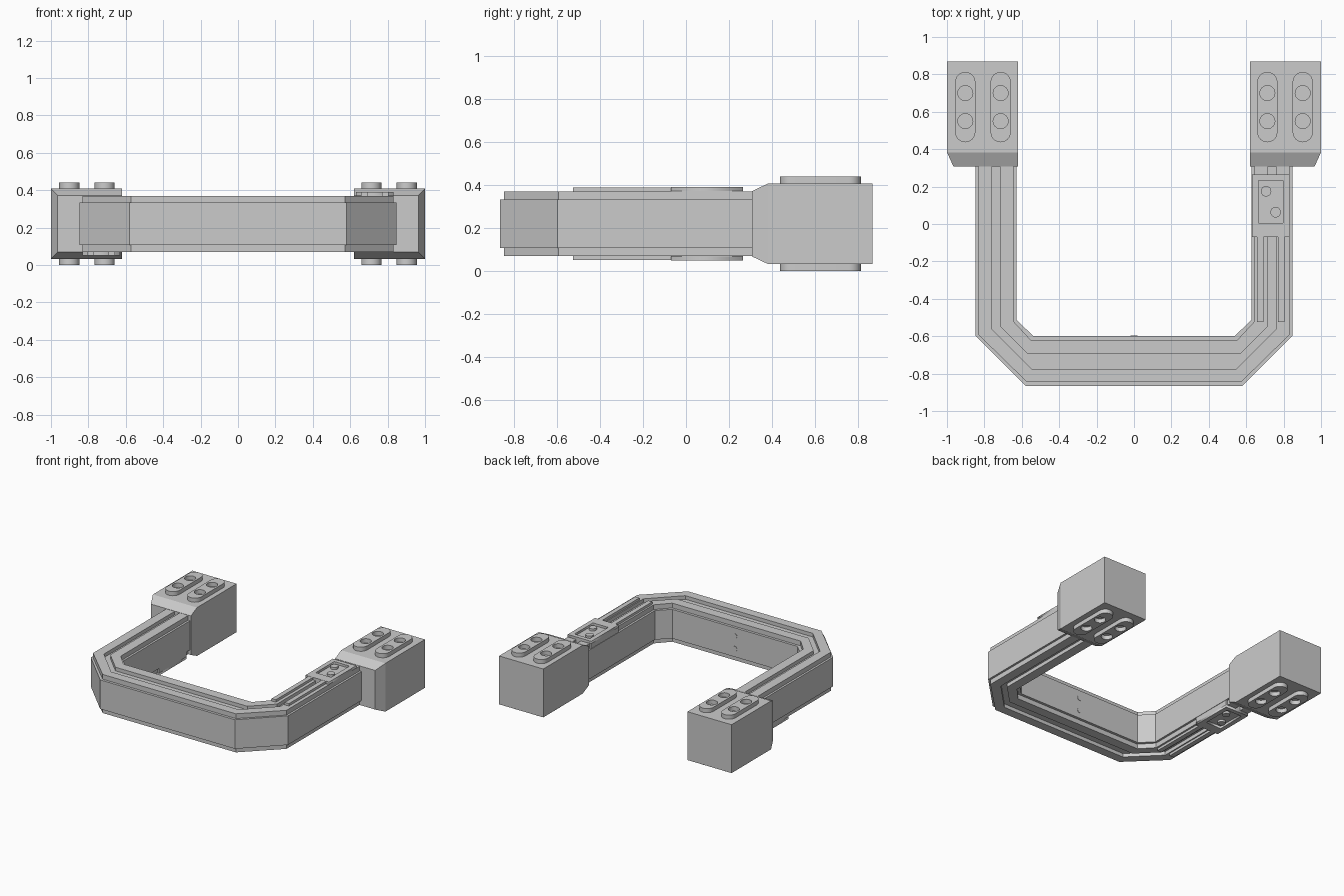
import bpy, bmesh
from math import pi, cos, sin

if "Cube" in bpy.data.objects:
    bpy.data.objects.remove(bpy.data.objects["Cube"])

MID = 0.22  # mid height; the model is symmetric about this level


def add_object(name, verts, faces):
    mesh = bpy.data.meshes.new(name)
    mesh.from_pydata(verts, [], faces)
    bm = bmesh.new()
    bm.from_mesh(mesh)
    bmesh.ops.recalc_face_normals(bm, faces=bm.faces)
    bm.to_mesh(mesh)
    bm.free()
    obj = bpy.data.objects.new(name, mesh)
    bpy.context.collection.objects.link(obj)
    return obj


def loft(name, rings):
    n = len(rings[0])
    verts = [p for r in rings for p in r]
    faces = [(k * n + i, k * n + (i + 1) % n, (k + 1) * n + (i + 1) % n, (k + 1) * n + i)
             for k in range(len(rings) - 1) for i in range(n)]
    faces += [tuple(range(n)), tuple(range((len(rings) - 1) * n, len(rings) * n))]
    return add_object(name, verts, faces)


def rect(x0, x1, y0, y1):
    return [(x0, y0), (x1, y0), (x1, y1), (x0, y1)]


def circle(x, y, r, n=24):
    return [(x + r * cos(2 * pi * i / n), y + r * sin(2 * pi * i / n)) for i in range(n)]


def stadium(x, y0, y1, r, n=12):
    top = [(x + r * cos(pi * i / n), y1 - r + r * sin(pi * i / n)) for i in range(n + 1)]
    low = [(x - r * cos(pi * i / n), y0 + r - r * sin(pi * i / n)) for i in range(n + 1)]
    return top + low


def prism(name, outline, z0, z1):
    return loft(name, [[(x, y, z) for x, y in outline] for z in (z0, z1)])


def plate(name, outlines, z0, z1):
    """Extruded flat shape; outlines after the first become holes."""
    cu = bpy.data.curves.new(name, 'CURVE')
    cu.dimensions = '2D'
    cu.fill_mode = 'BOTH'
    cu.extrude = abs(z1 - z0) / 2
    for pts in outlines:
        s = cu.splines.new('POLY')
        s.points.add(len(pts) - 1)
        for p, (x, y) in zip(s.points, pts):
            p.co = (x, y, 0, 1)
        s.use_cyclic_u = True
    tmp = bpy.data.objects.new(name + "_curve", cu)
    bpy.context.collection.objects.link(tmp)
    bpy.context.view_layer.update()
    mesh = bpy.data.meshes.new_from_object(tmp.evaluated_get(bpy.context.evaluated_depsgraph_get()))
    bpy.data.objects.remove(tmp)
    obj = bpy.data.objects.new(name, mesh)
    obj.location.z = (z0 + z1) / 2
    bpy.context.collection.objects.link(obj)


# U-shaped bar: each lengthwise edge is (arm x, corner y, corner x, front y)
body_out = (0.848, -0.597, 0.58, -0.865)
strip_out = (0.832, -0.592, 0.573, -0.845)
groove_out = (0.76, -0.562, 0.548, -0.775)
groove_in = (0.717, -0.545, 0.568, -0.695)
strip_in = (0.643, -0.522, 0.552, -0.62)
body_in = (0.627, -0.513, 0.538, -0.60)
BODY, STRIP, FLOOR = 0.113, 0.15, 0.122
upper = [(body_out, BODY), (strip_out, BODY), (strip_out, STRIP), (groove_out, STRIP),
         (groove_out, FLOOR), (groove_in, FLOOR), (groove_in, STRIP), (strip_in, STRIP),
         (strip_in, BODY), (body_in, BODY)]
section = upper + [(e, -h) for e, h in reversed(upper)]
half = [lambda e: (e[0], 0.33), lambda e: (e[0], e[1]), lambda e: (e[2], e[3])]
rings = [[(s * f(e)[0], f(e)[1], MID + h) for e, h in section]
         for s, fs in ((1, half), (-1, half[::-1])) for f in fs]
loft("handle_bar", rings)

# End blocks with a tapered front, and the raised pads on both faces
for s, side in ((1, "right"), (-1, "left")):
    rings = []
    for y, xo, h in ((0.307, 0.965, 0.152), (0.383, 1.0, 0.188), (0.868, 1.0, 0.188)):
        rings.append([(s * x, y, MID + z) for x, z in ((0.62, -h), (xo, -h), (xo, h), (0.62, h))])
    loft(side + "_end_block", rings)
    for d, face in ((1, "top"), (-1, "bottom")):
        for k, x in enumerate((0.713, 0.902)):
            plate(f"{side}_{face}_pad_{k}",
                  [stadium(s * x, 0.437, 0.813, 0.054),
                   circle(s * x, 0.55, 0.04), circle(s * x, 0.70, 0.04)],
                  MID + d * 0.185, MID + d * 0.22)

# Latch with rails: top of the right arm, bottom of the left arm
for d, face in ((1, "top"), (-1, "bottom")):
    z = lambda h: MID + d * h
    flip = lambda pts: [(d * x, y) for x, y in pts]
    prism(face + "_latch_base", flip(rect(0.63, 0.832, -0.07, 0.265)), z(0.11), z(0.152))
    plate(face + "_latch_frame",
          [flip(rect(0.63, 0.832, -0.07, 0.265)), flip(rect(0.665, 0.797, 0.005, 0.232))],
          z(0.152), z(0.17))
    for k, (x, y) in enumerate(((0.706, 0.175), (0.757, 0.063))):
        prism(f"{face}_latch_stud_{k}", flip(circle(x, y, 0.028)), z(0.14), z(0.169))
    for k, x in enumerate((0.675, 0.787)):
        prism(f"{face}_rail_{k}", flip(rect(x - 0.018, x + 0.018, -0.525, -0.06)),
              z(0.14), z(0.169))

# Small buttons on the inner face of the front bar
for k, h in enumerate((0.05, -0.05)):
    loft(f"inner_button_{k}", [[(x, y, MID + h + v) for x, v in circle(0, 0, 0.02, 16)]
                               for y in (-0.61, -0.597)])
